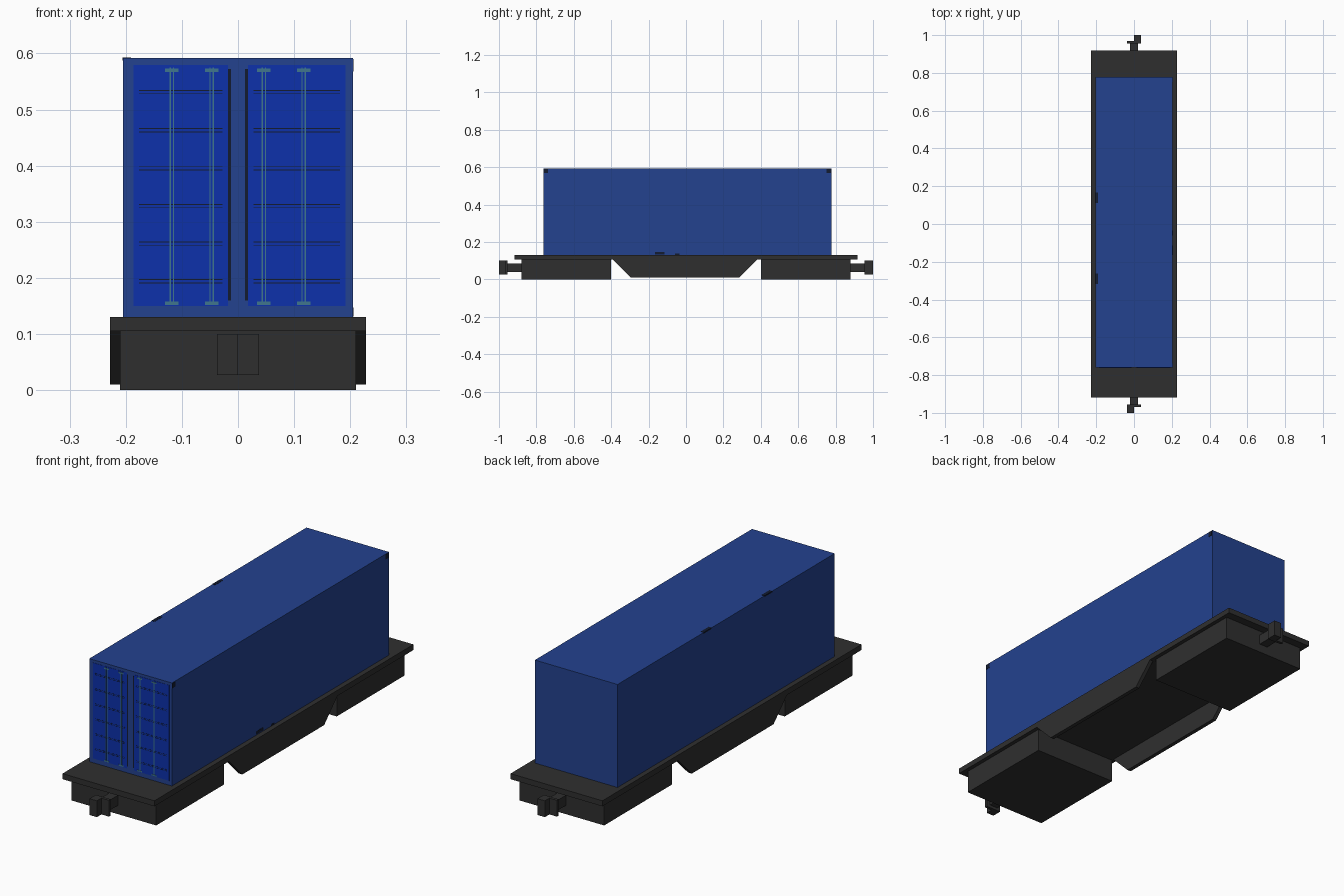
import bpy, bmesh

if "Cube" in bpy.data.objects:
    bpy.data.objects.remove(bpy.data.objects["Cube"])

def mat(name, r, g, b):
    m = bpy.data.materials.new(name)
    m.diffuse_color = (r, g, b, 1)
    m.use_nodes = True
    m.node_tree.nodes["Principled BSDF"].inputs["Base Color"].default_value = m.diffuse_color
    return m

BLACK = mat("charcoal", 0.028, 0.028, 0.028)
BLUE = mat("container_blue", 0.017, 0.054, 0.275)
DOOR = mat("door_blue", 0.004, 0.031, 0.41)
TEAL = mat("rod_teal", 0.05, 0.18, 0.27)
NAVY = mat("dark_navy", 0.006, 0.011, 0.03)

def prism(name, pts, axis, a, b, m):
    """Extrude a 2D profile along x (pts are y,z) or z (pts are x,y)."""
    put = (lambda p, t: (t, p[0], p[1])) if axis == 'x' else (lambda p, t: (p[0], p[1], t))
    bm = bmesh.new()
    f = bm.faces.new([bm.verts.new(put(p, a)) for p in pts])
    ext = bmesh.ops.extrude_face_region(bm, geom=[f])
    d = (b - a, 0, 0) if axis == 'x' else (0, 0, b - a)
    bmesh.ops.translate(bm, vec=d, verts=[v for v in ext['geom'] if isinstance(v, bmesh.types.BMVert)])
    bmesh.ops.recalc_face_normals(bm, faces=bm.faces)
    me = bpy.data.meshes.new(name)
    bm.to_mesh(me)
    bm.free()
    me.materials.append(m)
    ob = bpy.data.objects.new(name, me)
    bpy.context.collection.objects.link(ob)
    return ob

def box(name, x0, x1, y0, y1, z0, z1, m):
    return prism(name, [(x0, y0), (x1, y0), (x1, y1), (x0, y1)], 'z', z0, z1, m)

# Wagon deck and side sills
box("deck", -0.228, 0.228, -0.918, 0.918, 0.105, 0.13, BLACK)
sill = [(-0.39, 0.105), (-0.295, 0.01), (0.285, 0.01), (0.38, 0.105)]
for s, side in ((-1, "left"), (1, "right")):
    prism("side_sill_" + side, sill, 'x', s * 0.21, s * 0.228, BLACK)

# Bogie blocks and couplers, the back pair turned by half a turn
for s, end in ((1, "front"), (-1, "back")):
    def part(name, x0, x1, y0, y1, z0, z1):
        xs, ys = sorted((s * x0, s * x1)), sorted((s * y0, s * y1))
        box(name + "_" + end, *xs, *ys, z0, z1, BLACK)
    part("bogie", -0.21, 0.21, -0.88, -0.40, 0, 0.105)
    part("coupler_shank", -0.021, 0.021, -0.96, -0.88, 0.04, 0.085)
    part("coupler_jaw", -0.037, 0, -1.0, -0.955, 0.027, 0.1)
    part("coupler_plate", 0, 0.037, -0.968, -0.955, 0.027, 0.1)

# Container
Y0, Y1, X, Z0, Z1 = -0.761, 0.778, 0.205, 0.13, 0.592
box("container", -X, X, Y0, Y1, Z0, Z1, BLUE)

# Door leaves, with cross seams and locking rods
def door_plate(name, x0, x1, z0, z1, depth, m):
    box(name, x0, x1, Y0 - depth, Y0 + 0.001, z0, z1, m)

for name, x0, x1 in (("left", -0.186, -0.018), ("right", 0.018, 0.192)):
    door_plate("door_" + name, x0, x1, 0.15, 0.579, 0.001, DOOR)
    for z in (0.194, 0.261, 0.328, 0.395, 0.463, 0.531):
        for dz in (-0.003, 0.003):
            door_plate("door_seam_" + name, x0 + 0.01, x1 - 0.01,
                       z + dz - 0.0007, z + dz + 0.0007, 0.0015, NAVY)
for x in (-0.118, -0.047, 0.046, 0.117):
    for dx in (-0.003, 0.003):
        door_plate("locking_rod", x + dx - 0.0012, x + dx + 0.0012, 0.152, 0.575, 0.002, TEAL)
    for z in (0.155, 0.57):
        door_plate("rod_keeper", x - 0.012, x + 0.012, z - 0.003, z + 0.003, 0.0022, TEAL)
for x in (-0.015, 0.015):
    door_plate("door_seal", x - 0.0025, x + 0.0025, 0.16, 0.572, 0.0015, NAVY)

# Small dark fittings on the container corners, sides and roof
for y in (Y0 + 0.012, Y1 - 0.015):
    box("corner_casting", X - 0.01, X + 0.001, y - 0.011, y + 0.011, 0.568, 0.59, NAVY)
box("side_fitting_large", X - 0.01, X + 0.001, -0.165, -0.115, 0.134, 0.147, NAVY)
box("side_fitting_small", X - 0.01, X + 0.001, -0.06, -0.035, 0.131, 0.138, NAVY)
for y in (0.14, -0.29):
    box("roof_fitting", -X - 0.001, -X + 0.014, y - 0.028, y + 0.028, Z1 - 0.005, Z1 + 0.001, NAVY)
